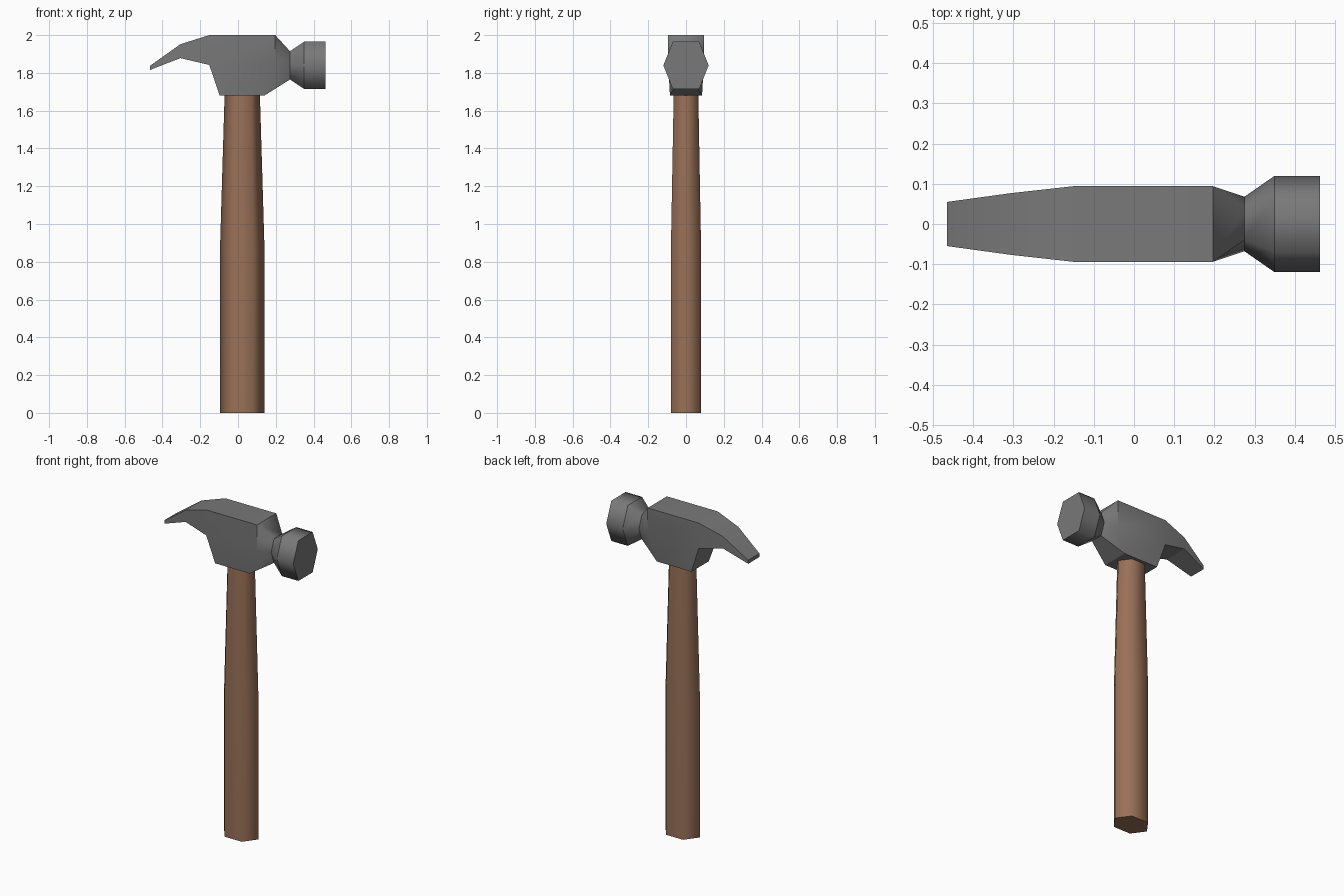
import bpy, bmesh, math

if "Cube" in bpy.data.objects:
    bpy.data.objects.remove(bpy.data.objects["Cube"])


def material(name, rgb):
    m = bpy.data.materials.new(name)
    m.diffuse_color = (*rgb, 1)
    m.use_nodes = True
    m.node_tree.nodes["Principled BSDF"].inputs["Base Color"].default_value = m.diffuse_color
    return m


def loft(bm, rings, cap_start=True, cap_end=True):
    """Skin a list of equal-length point rings."""
    loops = [[bm.verts.new(p) for p in ring] for ring in rings]
    n = len(loops[0])
    for a, b in zip(loops, loops[1:]):
        for i in range(n):
            j = (i + 1) % n
            bm.faces.new((a[i], a[j], b[j], b[i]))
    if cap_start:
        bm.faces.new(loops[0])
    if cap_end:
        bm.faces.new(loops[-1])


def finish(bm, name, mat, is_sharp):
    """Weld, orient, smooth and mark creases by a rule."""
    bmesh.ops.remove_doubles(bm, verts=bm.verts, dist=1e-4)
    bmesh.ops.recalc_face_normals(bm, faces=bm.faces)
    for f in bm.faces:
        f.smooth = True
    for e in bm.edges:
        e.smooth = not is_sharp(e)
    me = bpy.data.meshes.new(name)
    bm.to_mesh(me)
    bm.free()
    me.materials.append(mat)
    ob = bpy.data.objects.new(name, me)
    bpy.context.collection.objects.link(ob)
    return ob


wood = material("brown wood", (0.32, 0.165, 0.098))
steel = material("grey steel", (0.19, 0.19, 0.19))

# Handle: six-sided, straight grip and tapered upper half
bm = bmesh.new()
rings = []
for z, rx, ry in ((0, 0.1175, 0.092), (0.88, 0.1175, 0.092), (1.7, 0.093, 0.075)):
    rings.append([(0.0225 + rx * math.cos(math.pi * i / 3),
                   ry * math.sin(math.pi * i / 3), z) for i in range(6)])
loft(bm, rings)
finish(bm, "handle", wood, lambda e: e.calc_face_angle(0) > math.radians(80))

# Head: claw sections from the tip to the body, each (x, top z, low z, half width)
bm = bmesh.new()


def section(x, top, low, w):
    return [(x, -w, top), (x, w, top), (x, w, low), (x, -w, low)]


loft(bm, [section(-0.465, 1.838, 1.816, 0.055),
          section(-0.305, 1.952, 1.878, 0.077),
          section(-0.152, 2.0, 1.842, 0.094),
          section(0.197, 2.0, 1.84, 0.094)], True, False)
# drop the belly strip so the lower body opens into the upper one
bm.faces.ensure_lookup_table()
belly = [f for f in bm.faces
         if all(v.co.z < 1.85 and v.co.x > -0.2 for v in f.verts)]
bmesh.ops.delete(bm, geom=belly, context='FACES_ONLY')

# Lower body: tapers to the handle socket, right side left open for the flare
low = [[(-0.152, -0.094, 1.842), (0.197, -0.094, 1.84),
        (0.14, -0.085, 1.68), (-0.097, -0.085, 1.68)]]
low.append([(x, -y, z) for x, y, z in low[0]])
f, b = [[bm.verts.new(p) for p in side] for side in low]
for face in (f, b, (f[2], f[3], b[3], b[2]), (f[3], f[0], b[0], b[3])):
    bm.faces.new(face)


# Flare, neck and six-sided striking face
def hexagon(x, w, flat, h):
    return [(x, -flat, 1.84 + h), (x, flat, 1.84 + h), (x, w, 1.84),
            (x, flat, 1.84 - h), (x, -flat, 1.84 - h), (x, -w, 1.84)]


body_end = [(0.197, -0.094, 2.0), (0.197, 0.094, 2.0), (0.197, 0.094, 1.84),
            (0.14, 0.085, 1.68), (0.14, -0.085, 1.68), (0.197, -0.094, 1.84)]
loft(bm, [body_end, hexagon(0.275, 0.068, 0.04, 0.075),
          hexagon(0.35, 0.12, 0.07, 0.125),
          hexagon(0.463, 0.12, 0.07, 0.125)], False, True)


def head_sharp(e):
    a, b = (v.co for v in e.verts)
    if min(a.x, b.x) > 0.19:                      # ring edges stay crisp
        return abs(a.x - b.x) < 1e-3
    return e.calc_face_angle(0) > math.radians(30)


finish(bm, "claw_head", steel, head_sharp)
